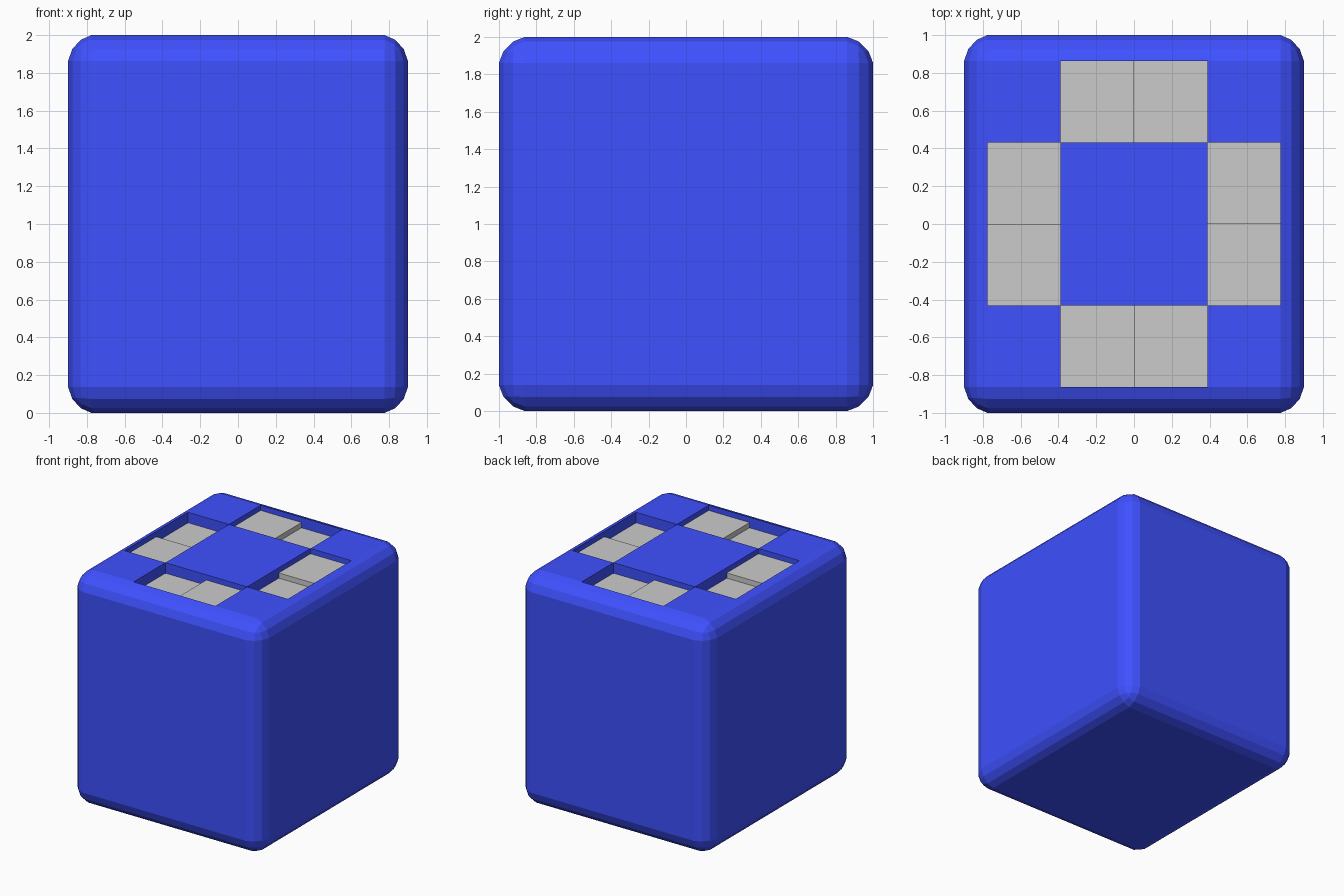
import bpy, bmesh
from mathutils import Matrix, Vector

if "Cube" in bpy.data.objects:
    bpy.data.objects.remove(bpy.data.objects["Cube"])

HALF_X, HALF_Y, BEVEL = 0.9, 1.0, 0.138
HIGH, LOW = 0.045, 0.09        # depths of the two floor levels
CELL_X = HALF_X * (1 - BEVEL) / 2
CELL_Y = HALF_Y * (1 - BEVEL) / 2


def material(name, colour):
    mat = bpy.data.materials.new(name)
    mat.diffuse_color = (*colour, 1)
    mat.use_nodes = True
    mat.node_tree.nodes["Principled BSDF"].inputs["Base Color"].default_value = mat.diffuse_color
    return mat


bm = bmesh.new()

# Rounded block
bmesh.ops.create_cube(bm, size=2)
bmesh.ops.bevel(bm, geom=bm.edges[:], offset=BEVEL, segments=3,
                profile=0.43, affect='EDGES')
bmesh.ops.transform(bm, verts=bm.verts[:],
                    matrix=Matrix.Translation((0, 0, 1)) @ Matrix.Diagonal((HALF_X, HALF_Y, 1, 1)))


def top_faces():
    return [f for f in bm.faces if f.calc_center_median().z > 1.999]


# Divide the flat top into a four by four grid
for axis, cell in ((Vector((1, 0, 0)), CELL_X), (Vector((0, 1, 0)), CELL_Y)):
    for i in (-1, 0, 1):
        faces = top_faces()
        edges = {e for f in faces for e in f.edges}
        verts = {v for f in faces for v in f.verts}
        bmesh.ops.bisect_plane(bm, geom=[*verts, *edges, *faces], dist=1e-5,
                               plane_co=axis * cell * i, plane_no=axis)


def cell_at(i, j):
    target = Vector(((i + 0.5) * CELL_X, (j + 0.5) * CELL_Y))
    return min((f for f in bm.faces if f.normal.z > 0.99),
               key=lambda f: (f.calc_center_median().xy - target).length)


def sink(faces, depth):
    result = bmesh.ops.extrude_face_region(bm, geom=faces)["geom"]
    bmesh.ops.delete(bm, geom=[f for f in faces if f.is_valid], context='FACES_ONLY')
    verts = [g for g in result if isinstance(g, bmesh.types.BMVert)]
    bmesh.ops.translate(bm, verts=verts, vec=(0, 0, -depth))
    bm.normal_update()
    return verts


# Four recesses, each with a high and a low grey floor (low cell, high cell)
bm.normal_update()
for low, high in (((-1, -2), (0, -2)), ((1, -1), (1, 0)),
                  ((0, 1), (-1, 1)), ((-2, 0), (-2, -1))):
    sink([cell_at(*low), cell_at(*high)], HIGH)
    verts = sink([cell_at(*low)], LOW - HIGH)
    for c in (low, high):
        cell_at(*c).material_index = 1
    # The riser between the two floors is grey as well
    mid = Vector(((low[0] + high[0] + 1) / 2 * CELL_X, (low[1] + high[1] + 1) / 2 * CELL_Y))
    for f in {f for v in verts for f in v.link_faces}:
        if (f.calc_center_median().xy - mid).length < 0.01:
            f.material_index = 1

mesh = bpy.data.meshes.new("block")
bm.to_mesh(mesh)
bm.free()
mesh.materials.append(material("blue", (0.049, 0.082, 1.0)))
mesh.materials.append(material("grey", (0.8, 0.8, 0.8)))
block = bpy.data.objects.new("block", mesh)
bpy.context.collection.objects.link(block)
